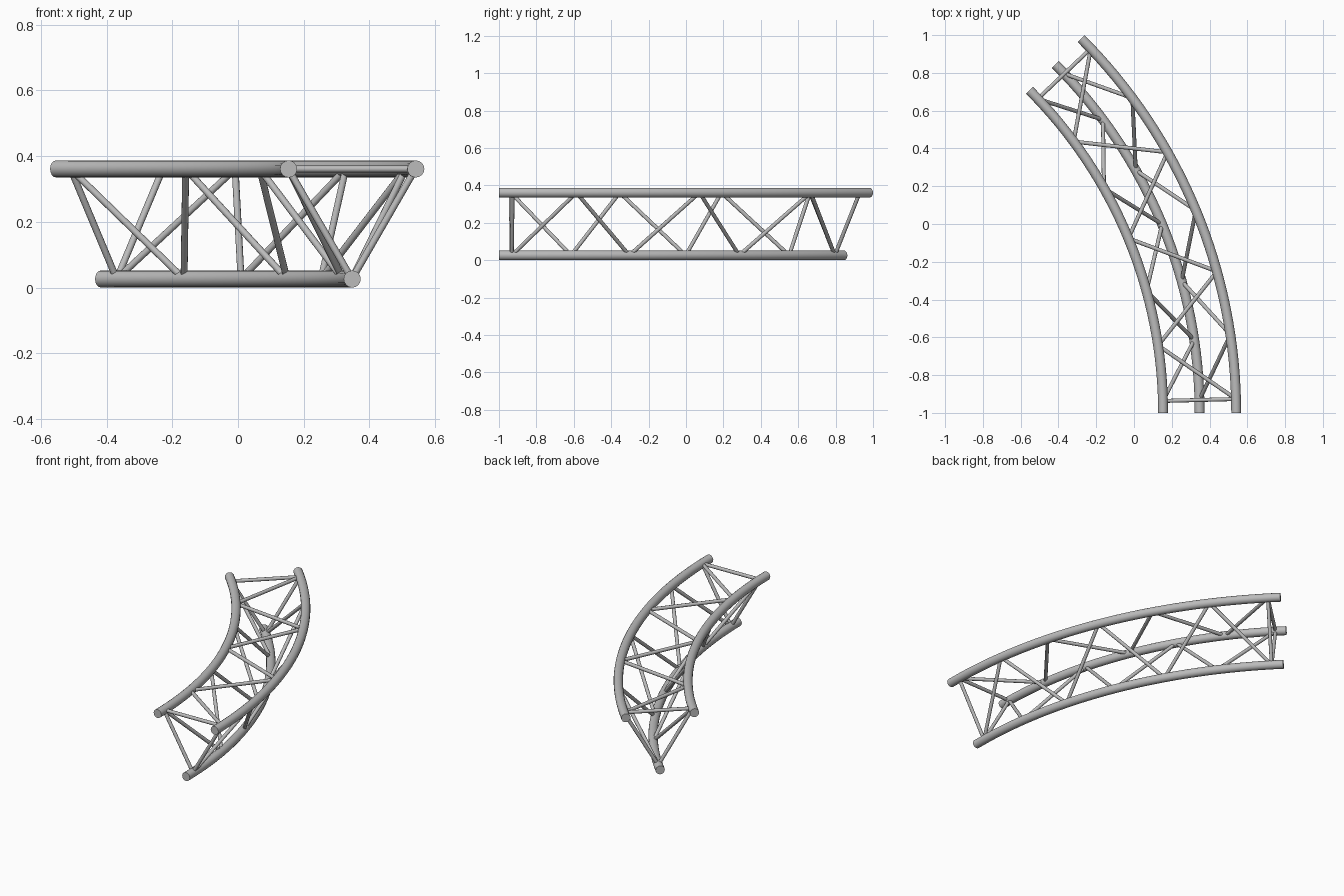
import bpy, bmesh
from math import radians, sin, cos
from mathutils import Vector, Matrix

if "Cube" in bpy.data.objects:
    bpy.data.objects.remove(bpy.data.objects["Cube"], do_unlink=True)

# Layout: three concentric 45 degree chords, triangular section
CENTRE = Vector((-2.261, -1.0, 0.0))
CHORDS = {"outer": (2.802, 0.361), "inner": (2.415, 0.361), "bottom": (2.6085, 0.026)}
CHORD_RADIUS, BRACE_RADIUS = 0.026, 0.0105
SWEEP = radians(45)
NODES = [radians(1.5 + 7 * i) for i in range(7)]

metal = bpy.data.materials.new("grey metal")
metal.use_nodes = True
GREY = (0.5, 0.5, 0.5, 1)
metal.diffuse_color = GREY
metal.node_tree.nodes["Principled BSDF"].inputs["Base Color"].default_value = GREY


def finish(bm, name):
    bmesh.ops.recalc_face_normals(bm, faces=bm.faces)
    mesh = bpy.data.meshes.new(name)
    bm.to_mesh(mesh)
    bm.free()
    mesh.materials.append(metal)
    obj = bpy.data.objects.new(name, mesh)
    bpy.context.collection.objects.link(obj)
    bpy.ops.object.select_all(action='DESELECT')
    obj.select_set(True)
    bpy.context.view_layer.objects.active = obj
    bpy.ops.object.shade_smooth_by_angle(angle=radians(35))


def node(chord, angle):
    radius, z = CHORDS[chord]
    return CENTRE + Vector((radius * cos(angle), radius * sin(angle), z))


def add_brace(bm, a, b):
    axis = b - a
    turn = axis.to_track_quat('Z', 'Y').to_matrix().to_4x4()
    bmesh.ops.create_cone(bm, cap_ends=True, segments=12, radius1=BRACE_RADIUS,
                          radius2=BRACE_RADIUS, depth=axis.length,
                          matrix=Matrix.Translation((a + b) / 2) @ turn)


# Curved main tubes: a circle spun about the bend centre, with closed ends
for chord in CHORDS:
    bm = bmesh.new()
    place = Matrix.Translation(node(chord, 0)) @ Matrix.Rotation(radians(90), 4, 'X')
    bmesh.ops.create_circle(bm, segments=16, radius=CHORD_RADIUS, matrix=place)
    bmesh.ops.spin(bm, geom=bm.verts[:] + bm.edges[:], cent=CENTRE, axis=(0, 0, 1),
                   angle=SWEEP, steps=32, use_duplicate=False)
    bmesh.ops.holes_fill(bm, edges=bm.edges[:], sides=0)
    finish(bm, chord + "_tube")

# Zigzag bracing on each side, closed by a straight brace at both ends
SIDES = {"top": ("outer", "inner"), "inner_side": ("inner", "bottom"),
         "outer_side": ("bottom", "outer")}
for side, pair in SIDES.items():
    bm = bmesh.new()
    points = [node(pair[i % 2], angle) for i, angle in enumerate(NODES)]
    for a, b in zip(points, points[1:]):
        add_brace(bm, a, b)
    for angle in (NODES[0], NODES[-1]):
        add_brace(bm, node(pair[0], angle), node(pair[1], angle))
    finish(bm, side + "_braces")
